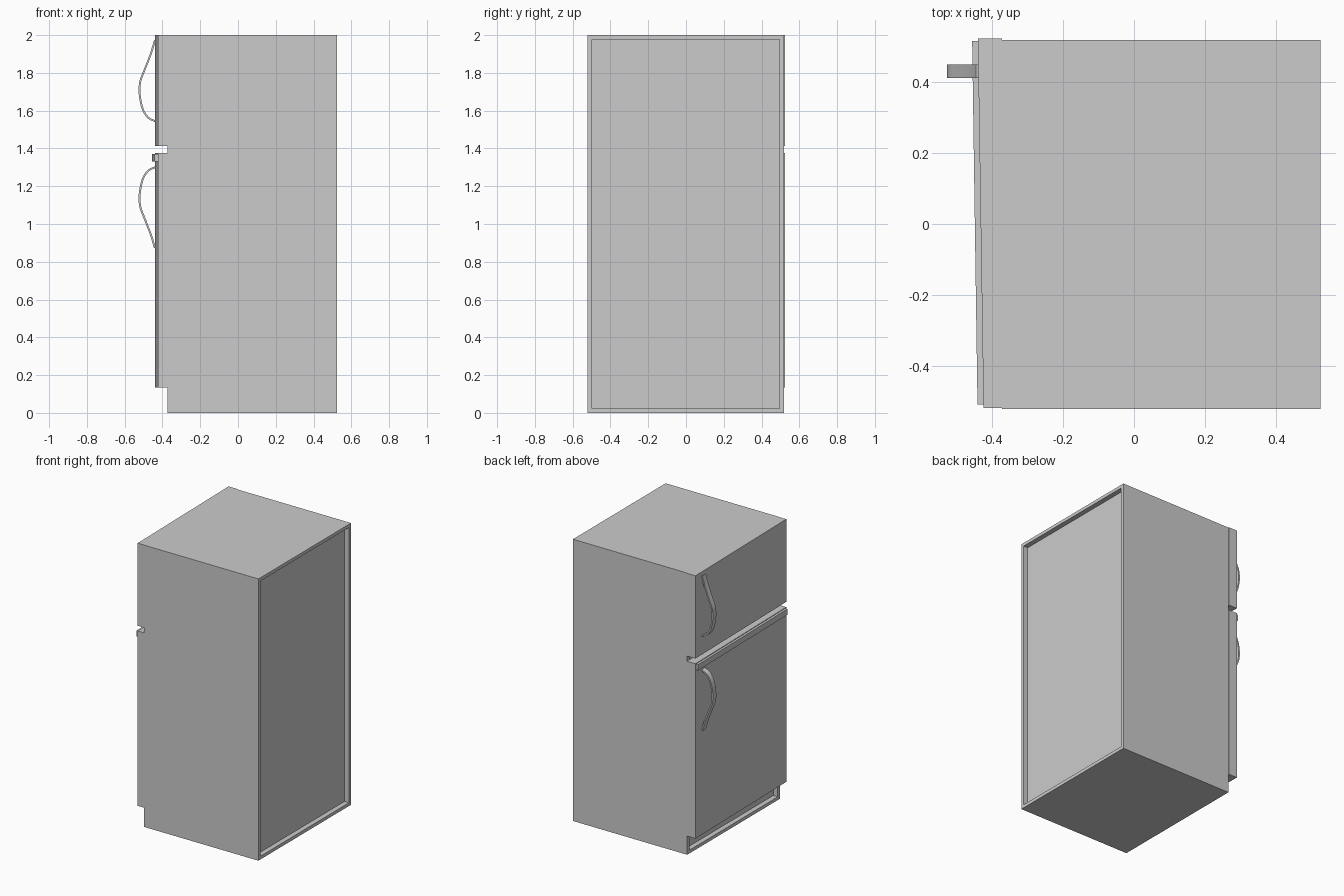
import bpy, bmesh
from mathutils import Vector

if "Cube" in bpy.data.objects:
    bpy.data.objects.remove(bpy.data.objects["Cube"])


def make_object(name, bm):
    bmesh.ops.recalc_face_normals(bm, faces=bm.faces)
    mesh = bpy.data.meshes.new(name)
    bm.to_mesh(mesh)
    bm.free()
    obj = bpy.data.objects.new(name, mesh)
    bpy.context.collection.objects.link(obj)
    return obj


def prism(name, outline, move):
    """Extrude a closed outline along the vector move."""
    bm = bmesh.new()
    face = bm.faces.new([bm.verts.new(p) for p in outline])
    ext = bmesh.ops.extrude_face_region(bm, geom=[face], use_keep_orig=True)
    verts = [g for g in ext["geom"] if isinstance(g, bmesh.types.BMVert)]
    bmesh.ops.translate(bm, vec=move, verts=verts)
    return make_object(name, bm)


def slab(name, footprint, z0, z1):
    return prism(name, [(x, y, z0) for x, y in footprint], (0, 0, z1 - z0))


# Cabinet, with a shallow framed recess in the back and behind the doors
X0, X1, Y0, Y1 = -0.372, 0.525, -0.521, 0.518
bm = bmesh.new()
bmesh.ops.create_cube(bm, size=1)
for v in bm.verts:
    v.co = (X1 if v.co.x > 0 else X0, Y1 if v.co.y > 0 else Y0, 2 if v.co.z > 0 else 0)
bm.normal_update()
for face in [f for f in bm.faces if abs(f.normal.x) > 0.9]:
    inward = -face.normal.copy()
    bmesh.ops.inset_region(bm, faces=[face], thickness=0.033)
    ext = bmesh.ops.extrude_discrete_faces(bm, faces=[face])
    bmesh.ops.translate(bm, vec=inward * 0.035, verts=ext["faces"][0].verts)
make_object("cabinet", bm)

# Doors, slightly thicker on the handle side
door = [(-0.372, -0.519), (-0.424, -0.519), (-0.44, 0.523), (-0.372, 0.523)]
slab("freezer_door", door, 1.413, 2.0)
slab("fridge_door", door, 0.135, 1.376)

# Trim strip along the top of the fridge door
trim = [(-0.42, -0.508), (-0.441, -0.508), (-0.456, 0.516), (-0.435, 0.516)]
slab("fridge_door_trim", trim, 1.33, 1.371)


# Bowed handles: a flat band following a smooth path in x and z
def smooth_path(pts, steps=5):
    pts = [Vector(p) for p in pts]
    pts = [2 * pts[0] - pts[1]] + pts + [2 * pts[-1] - pts[-2]]
    out = []
    for a, b, c, d in zip(pts, pts[1:], pts[2:], pts[3:]):
        for i in range(steps):
            t = i / steps
            out.append(0.5 * (2 * b + (c - a) * t + (2 * a - 5 * b + 4 * c - d) * t * t
                              + (3 * b - a - 3 * c + d) * t ** 3))
    return out + [pts[-2]]


def handle(name, z_map):
    path = smooth_path([(-0.440, 1.972), (-0.462, 1.90), (-0.495, 1.815), (-0.517, 1.755),
                        (-0.521, 1.69), (-0.505, 1.61), (-0.475, 1.563), (-0.436, 1.543)])
    sides = [[], []]
    for i, p in enumerate(path):
        t = (path[min(i + 1, len(path) - 1)] - path[max(i - 1, 0)]).normalized()
        n = Vector((-t.y, t.x)) * 0.005
        sides[0].append(p + n)
        sides[1].append(p - n)
    bm = bmesh.new()
    rings = []
    for a, b in zip(*sides):
        rings.append([bm.verts.new((q.x, y, z_map(q.y)))
                      for q, y in ((a, 0.412), (a, 0.45), (b, 0.45), (b, 0.412))])
    for r, s in zip(rings, rings[1:]):
        for k in range(4):
            bm.faces.new((r[k], r[k - 1], s[k - 1], s[k]))
    bm.faces.new(rings[0])
    bm.faces.new(rings[-1])
    obj = make_object(name, bm)
    bpy.ops.object.select_all(action='DESELECT')
    obj.select_set(True)
    bpy.context.view_layer.objects.active = obj
    bpy.ops.object.shade_smooth_by_angle(angle=0.6)


handle("freezer_handle", lambda z: z)
handle("fridge_handle", lambda z: 2.845 - z)
